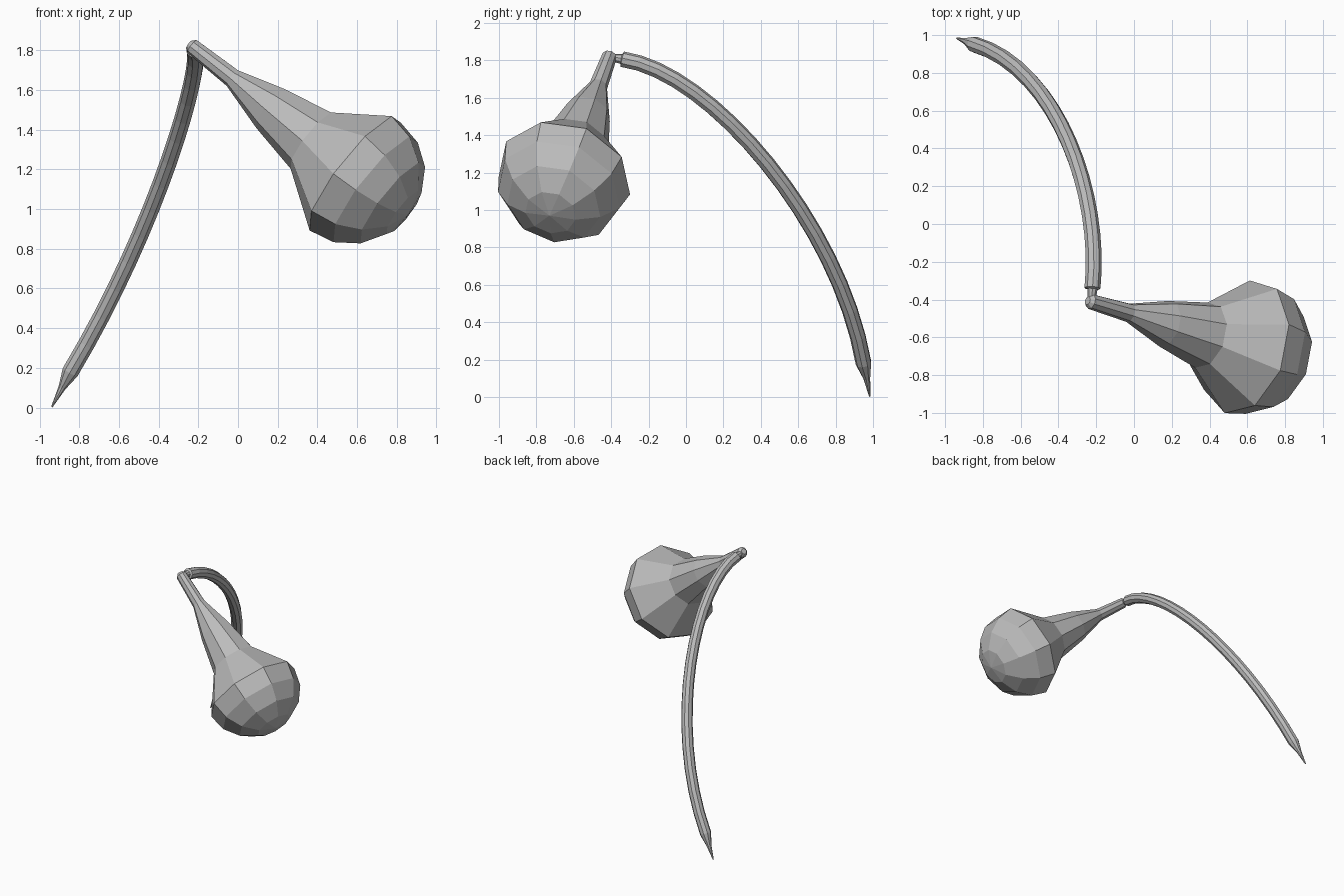
import bpy, bmesh, math
from mathutils import Vector
from mathutils.geometry import interpolate_bezier

if "Cube" in bpy.data.objects:
    bpy.data.objects.remove(bpy.data.objects["Cube"])

grey = bpy.data.materials.new("plain_grey")
grey.use_nodes = True
colour = (0.5, 0.5, 0.5, 1)
grey.diffuse_color = colour
grey.node_tree.nodes["Principled BSDF"].inputs["Base Color"].default_value = colour


def loft(name, points, radii, sides, start):
    """Flat-faced tube through the points; start is the direction of its first corner."""
    bm = bmesh.new()
    rings = []
    side = Vector(start)
    for i, point in enumerate(points):
        along = (points[min(i + 1, len(points) - 1)] - points[max(i - 1, 0)]).normalized()
        side = (side - along * side.dot(along)).normalized()
        other = along.cross(side)
        ring = []
        for k in range(sides):
            a = math.tau * k / sides
            ring.append(bm.verts.new(point + radii[i] * (side * math.cos(a) + other * math.sin(a))))
        rings.append(ring)
    for low, high in zip(rings, rings[1:]):
        for k in range(sides):
            n = (k + 1) % sides
            bm.faces.new((low[k], low[n], high[n], high[k]))
    bm.faces.new(rings[0][::-1])
    bm.faces.new(rings[-1])
    bmesh.ops.remove_doubles(bm, verts=bm.verts, dist=0.0005)
    bmesh.ops.recalc_face_normals(bm, faces=bm.faces)
    mesh = bpy.data.meshes.new(name)
    bm.to_mesh(mesh)
    bm.free()
    mesh.materials.append(grey)
    obj = bpy.data.objects.new(name, mesh)
    bpy.context.collection.objects.link(obj)
    return obj


# Pear-shaped bulb: tapering neck, then a rounded dome
top = Vector((-0.23, -0.41, 1.82))
axis = Vector((0.766, -0.226, -0.60)).normalized()
wide, reach, radius, height = 1.064, 4, 0.366, 0.352
profile = [(-0.02, 0.022), (0, 0.041), (0.265, 0.05), (0.52, 0.125), (0.79, 0.18)]
for step in range(reach + 1):
    a = math.pi / 2 * step / reach
    profile.append((wide + height * math.sin(a), radius * math.cos(a)))
loft("bulb", [top + axis * t for t, r in profile], [r for t, r in profile], 9, (0.63, 0.33, 0.71))

# Arched stem with a pinched joint at the top and a thin pointed foot
arch = interpolate_bezier(Vector((-0.22, -0.34, 1.805)), Vector((-0.17, 0.13, 1.74)),
                          Vector((-0.395, 0.82, 0.93)), Vector((-0.845, 0.95, 0.18)), 17)
foot = [Vector((-0.887, 0.967, 0.1)), Vector((-0.938, 0.983, 0.003))]
joint = [Vector((-0.225, -0.40, 1.815)), Vector((-0.22, -0.345, 1.807))]
loft("stem", joint + arch + foot, [0.02, 0.028] + [0.043] * len(arch) + [0.019, 0.004], 9, (0, 0, 1))
